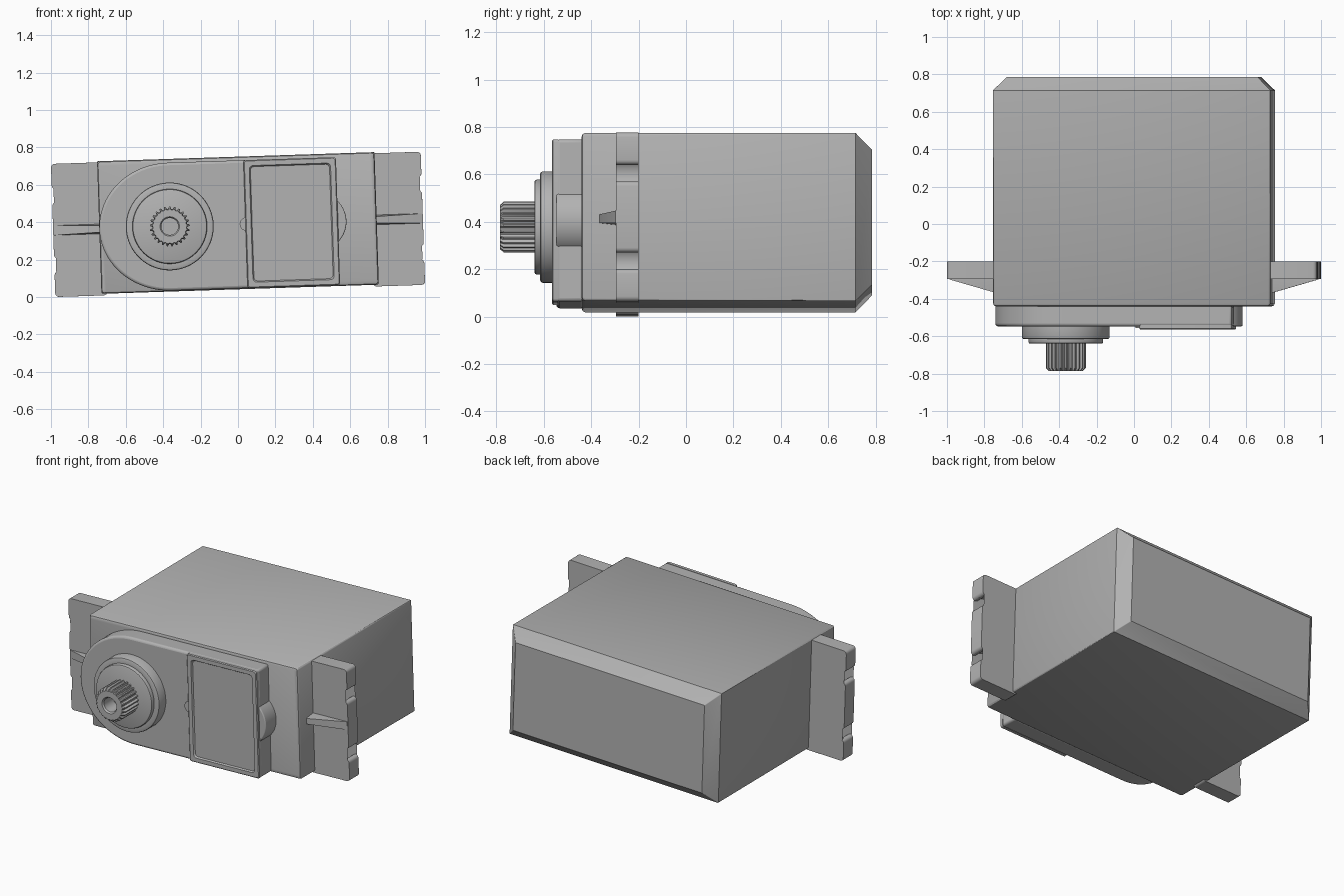
import bpy, bmesh, math
from mathutils import Matrix

if "Cube" in bpy.data.objects:
    bpy.data.objects.remove(bpy.data.objects["Cube"], do_unlink=True)

# The whole unit is rolled slightly about its long axis
PLACE = Matrix.Translation((0, 0, 0.3885)) @ Matrix.Rotation(math.radians(-1.885), 4, 'Y')

grey = bpy.data.materials.new("plain grey")
grey.use_nodes = True
grey.diffuse_color = (0.45, 0.45, 0.45, 1)
grey.node_tree.nodes["Principled BSDF"].inputs["Base Color"].default_value = (0.45, 0.45, 0.45, 1)


def arc(cx, cz, r, a0, a1, n, rz=None):
    """Points along an arc, angles in degrees."""
    rz = rz or r
    angles = [math.radians(a0 + (a1 - a0) * i / n) for i in range(n + 1)]
    return [(cx + r * math.cos(a), cz + rz * math.sin(a)) for a in angles]


def circle(cx, cz, r, n=64):
    return arc(cx, cz, r, 0, 360, n)[:-1]


def rect(x0, x1, z0, z1, inset=0.0, r=0.012):
    """Rectangle with rounded corners, optionally inset."""
    x0, x1, z0, z1 = x0 + inset, x1 - inset, z0 + inset, z1 - inset
    pts = []
    for cx, cz, a in ((x1 - r, z0 + r, -90), (x1 - r, z1 - r, 0),
                      (x0 + r, z1 - r, 90), (x0 + r, z0 + r, 180)):
        pts += arc(cx, cz, r, a, a + 90, 3)
    return pts


def loft(name, sections, corner=0.0, bevel=0.0):
    """Join (y, outline) sections into a solid; round its corners and rims."""
    bm = bmesh.new()
    rings = [[bm.verts.new((x, y, z)) for x, z in pts] for y, pts in sections]
    n = len(rings[0])
    for a, b in zip(rings, rings[1:]):
        for i in range(n):
            j = (i + 1) % n
            bm.faces.new((a[i], a[j], b[j], b[i]))
    bm.faces.new(rings[0])
    bm.faces.new(rings[-1])
    bmesh.ops.recalc_face_normals(bm, faces=bm.faces)
    if corner:
        sharp = [e for e in bm.edges if e.calc_face_angle(0) > 0.7
                 and abs(e.verts[0].co.y - e.verts[1].co.y) > 0.01]
        bmesh.ops.bevel(bm, geom=sharp, offset=corner, segments=4, profile=0.5, affect='EDGES')
    bm.transform(PLACE)
    mesh = bpy.data.meshes.new(name)
    bm.to_mesh(mesh)
    bm.free()
    mesh.materials.append(grey)
    obj = bpy.data.objects.new(name, mesh)
    bpy.context.collection.objects.link(obj)
    bpy.ops.object.select_all(action='DESELECT')
    obj.select_set(True)
    bpy.context.view_layer.objects.active = obj
    bpy.ops.object.shade_smooth_by_angle(angle=math.radians(30))
    if bevel:
        mod = obj.modifiers.new("rim", 'BEVEL')
        mod.width, mod.segments = bevel, 3
        mod.limit_method, mod.angle_limit = 'ANGLE', math.radians(50)
    return obj


# Main housing with a chamfered back
BODY = (-0.742, 0.742, -0.347, 0.362)
loft("housing", [(-0.44, rect(*BODY, 0.014)), (-0.436, rect(*BODY, 0.005)), (-0.425, rect(*BODY)),
                 (0.715, rect(*BODY, 0, 0.004)), (0.785, rect(*BODY, 0.07, 0.004))])

# Gear cover with one rounded end
cover = [(0.535, -0.342), (0.535, 0.342)] + arc(-0.365, 0, 0.377, 90, 270, 40, 0.342)
loft("gear_cover", [(-0.43, cover), (-0.547, cover)], bevel=0.014)
loft("side_boss", [(-0.43, circle(0.425, 0, 0.155)), (-0.547, circle(0.425, 0, 0.155))], bevel=0.006)

# Raised lid with a recessed panel and a small tab
LID = (0.04, 0.535, -0.342, 0.342)
loft("lid", [(-0.54, rect(*LID)), (-0.56, rect(*LID)), (-0.565, rect(*LID, 0.005)),
             (-0.565, rect(*LID, 0.03, 0.02)), (-0.555, rect(*LID, 0.036, 0.02))])
loft("lid_tab", [(-0.54, circle(0.045, 0, 0.036, 24)), (-0.556, circle(0.045, 0, 0.036, 24))])

# Stepped collar around the output shaft
SHAFT = (-0.365, 0.001)
collar = ((-0.54, 0.235), (-0.605, 0.235), (-0.612, 0.232), (-0.615, 0.225), (-0.615, 0.2),
          (-0.63, 0.2), (-0.637, 0.197), (-0.64, 0.19))
loft("collar", [(y, circle(*SHAFT, r)) for y, r in collar])


# Splined output shaft with a screw hole
def spline(r, depth, teeth=25):
    pts = []
    for i in range(teeth * 4):
        a = math.tau * i / (teeth * 4)
        rr = r if i % 4 < 2 else r - depth
        pts.append((SHAFT[0] + rr * math.cos(a), SHAFT[1] + rr * math.sin(a)))
    return pts


loft("output_shaft", [(-0.63, spline(0.107, 0.014)), (-0.77, spline(0.107, 0.014)),
                      (-0.785, spline(0.093, 0.004)), (-0.785, spline(0.052, 0)),
                      (-0.775, spline(0.045, 0)), (-0.68, spline(0.045, 0))])

# Mounting ears with open screw slots, and their stiffening ribs
for side, label in ((1, "left"), (-1, "right")):
    outline = [(0.71, -0.356), (0.989, -0.356)]
    for z in (-0.185, 0.185):
        outline += [(0.989, z - 0.035)] + arc(0.887, z, 0.077, -27, -333, 28) + [(0.989, z + 0.035)]
    outline += [(0.989, 0.356), (0.71, 0.356)]
    outline = [(side * x, z) for x, z in outline]
    loft(label + "_ear", [(-0.295, outline), (-0.2, outline)], corner=0.02, bevel=0.008)
    ridge = [(side * x, z) for x, z in ((0.72, -0.018), (0.75, -0.018), (0.75, 0.018), (0.72, 0.018))]
    foot = [(side * x, z) for x, z in ((0.72, -0.026), (0.985, -0.026), (0.985, 0.026), (0.72, 0.026))]
    loft(label + "_rib", [(-0.365, ridge), (-0.297, foot), (-0.28, foot)])
